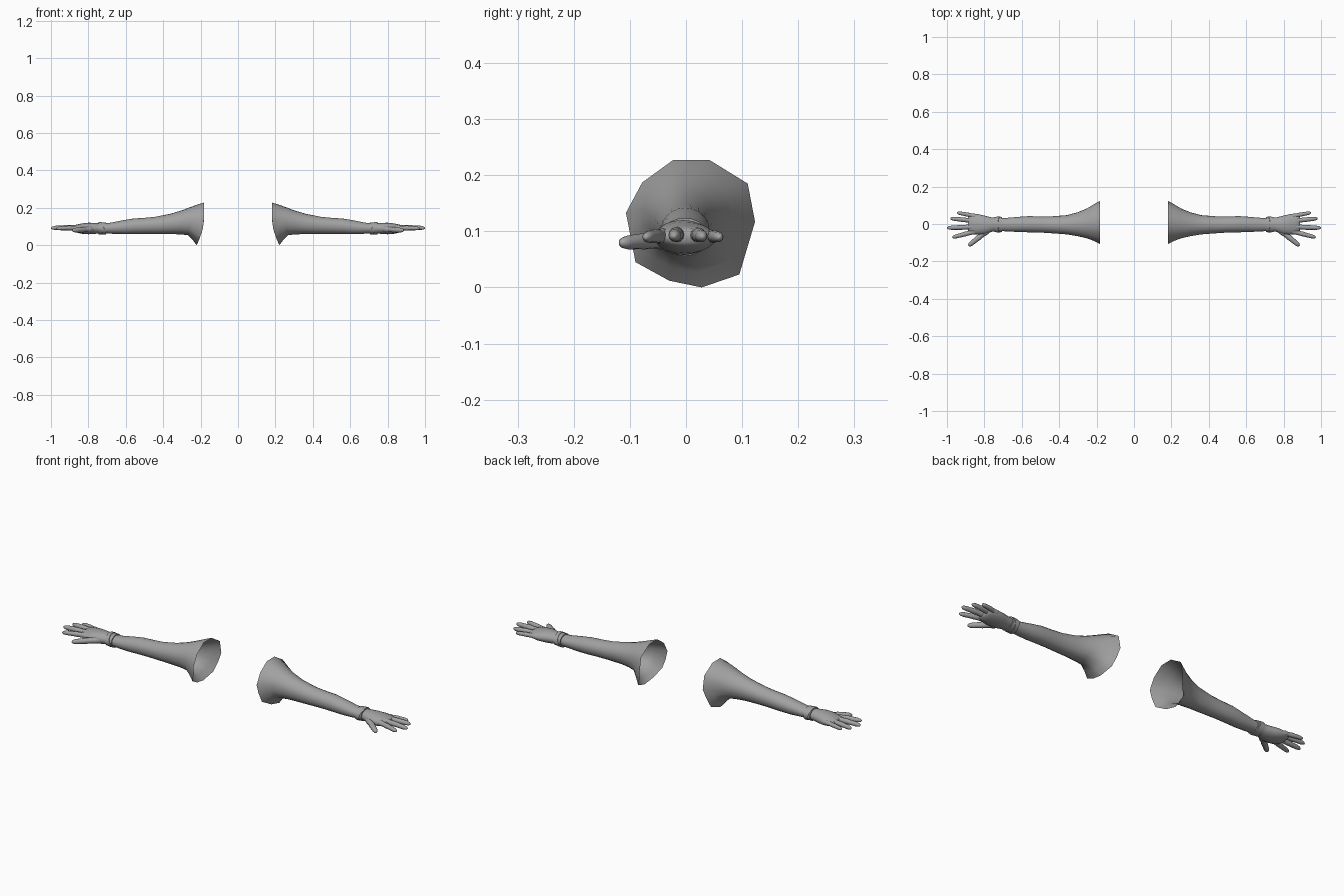
import bpy, bmesh, math
from mathutils import Vector

if "Cube" in bpy.data.objects:
    bpy.data.objects.remove(bpy.data.objects["Cube"])

grey = bpy.data.materials.new("plain grey")
grey.diffuse_color = (0.36, 0.36, 0.36, 1)
grey.use_nodes = True
grey.node_tree.nodes["Principled BSDF"].inputs["Base Color"].default_value = grey.diffuse_color


def loft(name, rings, cap_start=True, cap_end=True, angle=50):
    """Skin a list of point rings, then mirror the part to the other side."""
    bm = bmesh.new()
    loops = [[bm.verts.new(p) for p in ring] for ring in rings]
    for a, b in zip(loops, loops[1:]):
        for i in range(len(a)):
            j = (i + 1) % len(a)
            bm.faces.new((a[i], a[j], b[j], b[i]))
    if cap_start:
        bm.faces.new(loops[0])
    if cap_end:
        bm.faces.new(loops[-1])
    bmesh.ops.recalc_face_normals(bm, faces=bm.faces)
    mesh = bpy.data.meshes.new(name)
    bm.to_mesh(mesh)
    bm.free()
    mesh.materials.append(grey)
    ob = bpy.data.objects.new(name, mesh)
    bpy.context.collection.objects.link(ob)
    ob.modifiers.new("other side", 'MIRROR')
    bpy.ops.object.select_all(action='DESELECT')
    ob.select_set(True)
    bpy.context.view_layer.objects.active = ob
    bpy.ops.object.shade_smooth_by_angle(angle=math.radians(angle))
    return ob


def oval(x, y0, y1, z0, z1, angles, lean=0.0):
    """Oval section across the arm; lean pushes its lower edge outward."""
    yc, zc, ry, rz = (y0 + y1) / 2, (z0 + z1) / 2, (y1 - y0) / 2, (z1 - z0) / 2
    return [Vector((x + lean * max(0, -math.sin(a)), yc + ry * math.cos(a),
                    zc + rz * math.sin(a))) for a in angles]


even = [math.tau * i / 20 for i in range(20)]

# Ten-sided shoulder opening (y, z), with a midpoint on every edge
corners = [(-.023, .227), (.042, .227), (.11, .185), (.123, .117), (.095, .023),
           (.028, 0), (-.03, .012), (-.09, .045), (-.107, .133), (-.078, .187)]
rim = []
for i, (y, z) in enumerate(corners):
    y2, z2 = corners[(i + 1) % 10]
    rim += [(y, z), ((y + y2) / 2, (z + z2) / 2)]
rim_angles = [math.atan2(z - .115, y - .01) for y, z in rim]
rim_ring = [Vector((.183 + .038 * max(0, (.12 - z) / .12) ** 1.5, y, z)) for y, z in rim]

# Arm, flaring from the wrist to the open shoulder
sections = [(.212, -.092, .108, .030, .219, .030), (.250, -.078, .084, .053, .205, .018),
            (.300, -.066, .063, .057, .186, .006), (.360, -.056, .047, .059, .168, 0),
            (.440, -.050, .041, .060, .152, 0), (.500, -.046, .040, .060, .146, 0),
            (.560, -.045, .042, .059, .142, 0), (.620, -.043, .038, .058, .132, 0),
            (.680, -.040, .033, .061, .120, 0), (.730, -.037, .031, .064, .116, 0)]
arm_rings = [rim_ring]
for n, (x, y0, y1, z0, z1, lean) in enumerate(sections):
    ring = oval(x, y0, y1, z0, z1, rim_angles, lean)
    if n == 0:  # first section keeps some of the angular opening
        ring = [p.lerp(Vector((p.x, q.y * .86, .122 + (q.z - .115) * .86)), .5)
                for p, q in zip(ring, rim_ring)]
    arm_rings.append(ring)
loft("arm", arm_rings, cap_start=False)


# Wrist cuff, made of two bands that cross at a slight slant
def band(name, x0, x1, slant, grow):
    rings = []
    for x, g in ((x0, -.004), (x0 + .001, grow), (x1 - .001, grow), (x1, -.004)):
        ring = oval(x, -.039 - g, .034 + g, .062 - g, .118 + g, even)
        for p in ring:
            p.x += slant * (p.z - .09)
        rings.append(ring)
    loft(name, rings, angle=40)


band("cuff_band", .706, .746, 0, .004)
band("cuff_strap", .715, .735, .35, .006)

# Palm, tapering toward the knuckles
palm = [(.738, -.037, .033, .064, .117), (.765, -.043, .036, .060, .119),
        (.800, -.056, .045, .058, .120), (.835, -.057, .053, .061, .116),
        (.862, -.053, .052, .067, .110), (.880, -.045, .046, .073, .106),
        (.888, -.034, .034, .081, .099)]
loft("palm", [oval(*s, even) for s in palm])

# Fingers: radius follows a shared profile with a base ridge and a middle joint
profile = [(0, 1.1), (.18, 1.16), (.24, 1.16), (.27, 1.0), (.45, .96), (.54, 1.03),
           (.63, .94), (.86, .86), (.95, .66), (.99, .34), (1, .1)]


def finger(name, base, middle, tip, radius):
    a, m, b = Vector(base), Vector(middle), Vector(tip)
    rings = []
    for t, r in profile:
        centre = a * (1 - t) ** 2 + m * 2 * t * (1 - t) + b * t * t
        along = ((m - a) * (1 - t) + (b - m) * t).normalized()
        side = along.cross(Vector((0, 0, 1))).normalized()
        up = side.cross(along)
        rings.append([centre + radius * r * (side * math.cos(k * math.tau / 12)
                                             + up * math.sin(k * math.tau / 12))
                      for k in range(12)])
    loft(name, rings)


finger("thumb", (.775, -.028, .086), (.825, -.068, .083), (.885, -.117, .079), .0145)
finger("index_finger", (.835, -.036, .089), (.890, -.050, .094), (.972, -.072, .089), .0125)
finger("middle_finger", (.840, -.013, .091), (.910, -.018, .097), (1.0, -.021, .091), .0130)
finger("ring_finger", (.840, .015, .091), (.905, .022, .096), (.982, .030, .090), .0125)
finger("little_finger", (.830, .037, .089), (.885, .051, .093), (.947, .060, .089), .0110)
